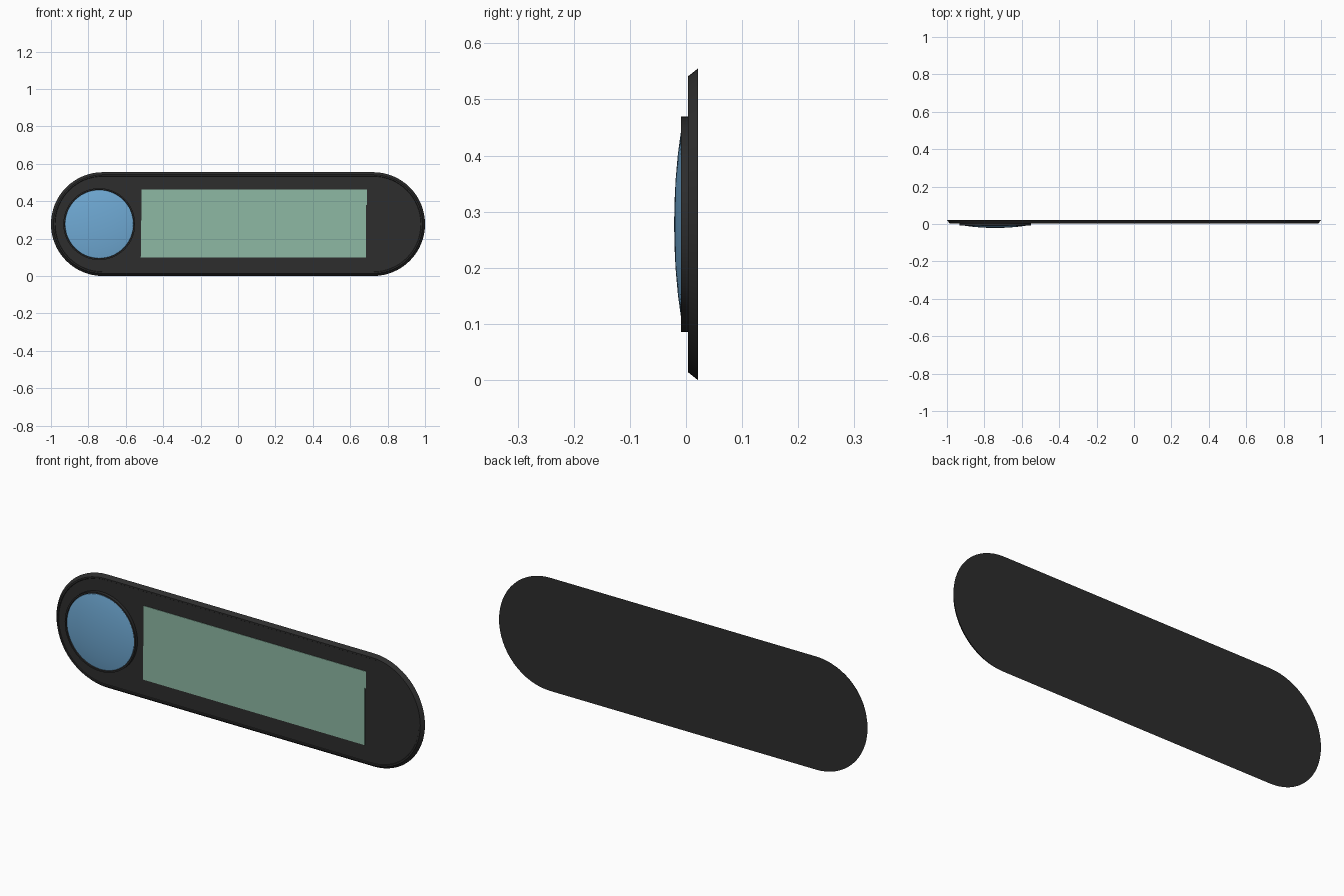
import bpy, bmesh
from math import pi, cos, sin, radians

cube = bpy.data.objects.get("Cube")
if cube:
    bpy.data.objects.remove(cube, do_unlink=True)

MID_Z = 0.2775
DIAL_X = -0.742


def material(name, rgb):
    m = bpy.data.materials.new(name)
    m.use_nodes = True
    m.diffuse_color = (*rgb, 1)
    bsdf = m.node_tree.nodes["Principled BSDF"]
    bsdf.inputs["Base Color"].default_value = (*rgb, 1)
    bsdf.inputs["Roughness"].default_value = 0.6
    return m


def finish(name, bm, mat, smooth_angle=None):
    bmesh.ops.remove_doubles(bm, verts=bm.verts, dist=1e-5)
    bmesh.ops.recalc_face_normals(bm, faces=bm.faces)
    mesh = bpy.data.meshes.new(name)
    bm.to_mesh(mesh)
    bm.free()
    ob = bpy.data.objects.new(name, mesh)
    bpy.context.collection.objects.link(ob)
    mesh.materials.append(mat)
    if smooth_angle:
        bpy.ops.object.select_all(action='DESELECT')
        ob.select_set(True)
        bpy.context.view_layer.objects.active = ob
        bpy.ops.object.shade_smooth_by_angle(angle=radians(smooth_angle))
    return ob


def pill(name, cx, half, profile, mat, smooth_angle=30, steps=32):
    """Loft pill outlines (radius, y) from back to front; half = 0 gives a disc."""
    bm = bmesh.new()
    loops = []
    for r, y in profile:
        loop = []
        for side, start in ((1, -pi / 2), (-1, pi / 2)):
            for i in range(steps + 1):
                a = start + pi * i / steps
                loop.append(bm.verts.new((cx + side * half + r * cos(a), y, MID_Z + r * sin(a))))
        loops.append(loop)
    n = len(loops[0])
    for a, b in zip(loops, loops[1:]):
        for i in range(n):
            j = (i + 1) % n
            bm.faces.new((a[i], a[j], b[j], b[i]))
    bm.faces.new(loops[0])
    bm.faces.new(loops[-1])
    return finish(name, bm, mat, smooth_angle)


charcoal = material("charcoal", (0.026, 0.026, 0.026))
blue = material("sky blue", (0.16, 0.40, 0.66))
green = material("screen green", (0.27, 0.48, 0.37))

# Backing plate with sloped edge, thin lip and recessed front
pill("body", 0, 0.7225,
     [(0.2775, 0.021), (0.264, 0.004), (0.257, 0.004), (0.255, 0.007)], charcoal, 20)

# Raised bezel around the button
pill("button_bezel", DIAL_X, 0,
     [(0.192, 0.008), (0.192, -0.009), (0.185, -0.009), (0.183, -0.004)], charcoal)

# Domed button
pill("button_dome", DIAL_X, 0,
     [(0.183, -0.003), (0.182, -0.006), (0.162, -0.0095), (0.125, -0.0145),
      (0.08, -0.0185), (0.04, -0.0205), (0.01, -0.021)], blue, 40)

# Display panel with a small step in its right edge
bm = bmesh.new()
outline = [(-0.52, 0.1), (0.684, 0.1), (0.684, 0.38), (0.69, 0.38), (0.69, 0.463), (-0.515, 0.463)]
front = bm.faces.new([bm.verts.new((x, 0.005, z)) for x, z in outline])
ext = bmesh.ops.extrude_face_region(bm, geom=[front], use_keep_orig=True)
for v in ext["geom"]:
    if isinstance(v, bmesh.types.BMVert):
        v.co.y = 0.009
finish("display", bm, green)
